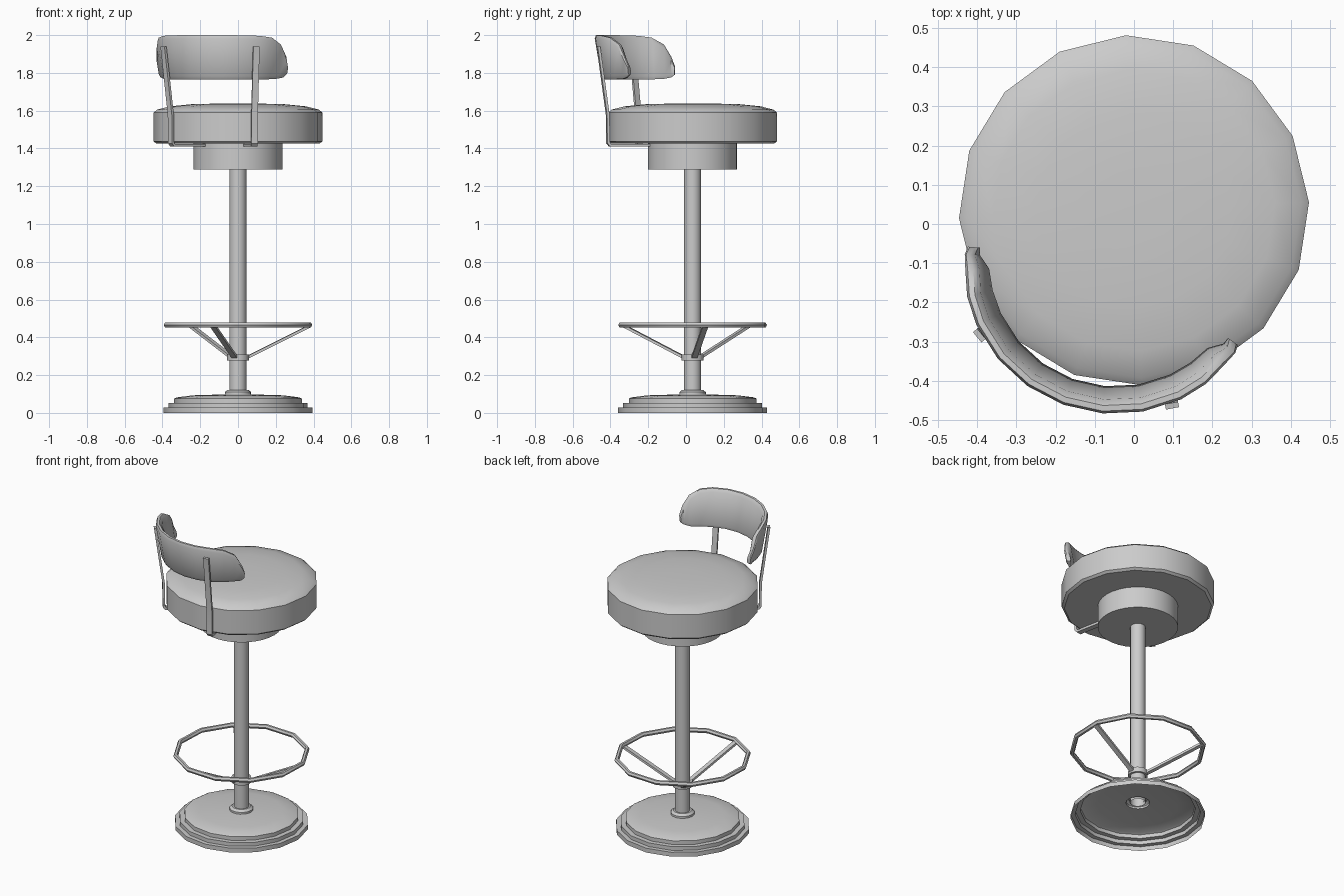
import bpy
import bmesh
from math import sin, cos, radians, pi
from mathutils import Vector, Matrix

CENTRE = Vector((0, 0.035, 0))
BACK_DIR = radians(250)     # direction in which the backrest sits

cube = bpy.data.objects.get("Cube")
if cube:
    bpy.data.objects.remove(cube, do_unlink=True)

grey = bpy.data.materials.new("plain grey")
grey.use_nodes = True
colour = (0.6, 0.6, 0.6, 1)
grey.diffuse_color = colour
grey.node_tree.nodes["Principled BSDF"].inputs["Base Color"].default_value = colour


def finish(name, bm, angle=30):
    bmesh.ops.recalc_face_normals(bm, faces=bm.faces)
    mesh = bpy.data.meshes.new(name)
    bm.to_mesh(mesh)
    bm.free()
    mesh.materials.append(grey)
    obj = bpy.data.objects.new(name, mesh)
    bpy.context.collection.objects.link(obj)
    bpy.ops.object.select_all(action="DESELECT")
    obj.select_set(True)
    bpy.context.view_layer.objects.active = obj
    bpy.ops.object.shade_smooth_by_angle(angle=radians(angle))
    return obj


def bridge(bm, loops, closed=False):
    """Join successive closed vertex loops with quads."""
    pairs = list(zip(loops, loops[1:]))
    if closed:
        pairs.append((loops[-1], loops[0]))
    for a, b in pairs:
        n = len(a)
        for i in range(n):
            j = (i + 1) % n
            bm.faces.new((a[i], a[j], b[j], b[i]))


def lathe(name, profile, sides, turn=0.0, caps=(False, False)):
    """Turn a (radius, height) profile around the stool axis."""
    bm = bmesh.new()
    loops = []
    for r, z in profile:
        angles = [radians(turn) + 2 * pi * i / sides for i in range(sides)]
        loops.append([bm.verts.new(CENTRE + Vector((r * cos(a), r * sin(a), z)))
                      for a in angles])
    bridge(bm, loops)
    if caps[0]:
        bm.faces.new(loops[0])
    if caps[1]:
        bm.faces.new(loops[-1])
    return finish(name, bm)


def flat_bar(name, path, angle, width, thickness):
    """Flat strip following a (radius, height) path in a radial plane."""
    bm = bmesh.new()
    pts = [Vector((r, 0, z)) for r, z in path]
    spin = Matrix.Rotation(angle, 3, "Z")
    side = Vector((0, width / 2, 0))
    loops = []
    for i, p in enumerate(pts):
        before = (p - pts[i - 1]).normalized() if i else None
        after = (pts[i + 1] - p).normalized() if i + 1 < len(pts) else None
        tangent = ((before or after) + (after or before)).normalized()
        normal = tangent.cross(Vector((0, 1, 0))) * thickness / 2
        normal /= max(0.6, tangent.dot(before or after))
        corners = (normal + side, normal - side, -normal - side, -normal + side)
        loops.append([bm.verts.new(CENTRE + spin @ (p + c)) for c in corners])
    bridge(bm, loops)
    bm.faces.new(loops[0])
    bm.faces.new(loops[-1])
    return finish(name, bm)


# Stepped base shell, hollow underneath
lathe("base", [(0.395, 0), (0.395, 0.028), (0.368, 0.028), (0.368, 0.052),
               (0.338, 0.052), (0.338, 0.076), (0.325, 0.082), (0.24, 0.093),
               (0.07, 0.098), (0.07, 0.11), (0.055, 0.122), (0.045, 0.122)],
      16, 2.6)

# Column, collar and swivel housing
lathe("column", [(0.045, 0.1), (0.045, 1.3)], 16)
lathe("collar", [(0.045, 0.278), (0.058, 0.278), (0.058, 0.31), (0.045, 0.31)], 16)
lathe("swivel_housing", [(0.236, 1.288), (0.236, 1.43)], 32, 0, (True, True))

# Padded seat
lathe("seat", [(0.432, 1.425), (0.447, 1.437), (0.447, 1.59), (0.428, 1.606),
               (0.36, 1.623), (0.25, 1.634), (0.1, 1.638)],
      16, 2.6, (True, True))

# Footrest ring: a hexagonal tube bent into a twelve-sided loop
bm = bmesh.new()
rings = []
for i in range(12):
    a = radians(12.5 + 30 * i)
    ring = []
    for k in range(6):
        b = pi * k / 3
        r = 0.389 + 0.014 * cos(b)
        ring.append(bm.verts.new(
            CENTRE + Vector((r * cos(a), r * sin(a), 0.465 + 0.015 * sin(b)))))
    rings.append(ring)
bridge(bm, rings, closed=True)
finish("footrest_ring", bm, 40)

# Three braces holding the ring
for i in range(3):
    flat_bar(f"footrest_brace_{i + 1}", [(0.045, 0.292), (0.382, 0.458)],
             radians(10 + 120 * i), 0.03, 0.014)

# Two bent straps from under the seat to the backrest
for label, offset in (("right", -31), ("left", 31)):
    flat_bar(f"backrest_strap_{label}",
             [(0.2, 1.417), (0.445, 1.417), (0.456, 1.43), (0.458, 1.58),
              (0.508, 1.94)],
             BACK_DIR + radians(offset), 0.034, 0.014)

# Curved, outward-leaning backrest with rounded ends
arc_centre = CENTRE + 0.134 * Vector((cos(BACK_DIR), sin(BACK_DIR), 0))
half = [(0, 1.765, 2.0), (15, 1.765, 2.0), (30, 1.765, 1.999), (45, 1.765, 1.996),
        (56, 1.766, 1.986), (66, 1.769, 1.95), (72, 1.776, 1.885), (75, 1.79, 1.835)]
stations = [(-t, lo, hi) for t, lo, hi in reversed(half[1:])] + half
bm = bmesh.new()
loops = []
for t, low, high in stations:
    a = BACK_DIR + radians(t)
    thick = 0.036 if abs(t) < 70 else 0.026
    bevel = min(0.018, (high - low) * 0.2)
    section = [(0.25, low), (0.75, low), (1, low + bevel), (1, high - bevel),
               (0.75, high), (0.35, high), (0, high - bevel), (0, low + bevel)]
    loop = []
    for f, z in section:
        r = 0.357 + 0.04 * (z - 1.765) / 0.235 - thick * (1 - f)
        if abs(t) > 70:
            r += 0.012
        loop.append(bm.verts.new(arc_centre + Vector((r * cos(a), r * sin(a), z))))
    loops.append(loop)
bridge(bm, loops)
bm.faces.new(loops[0])
bm.faces.new(loops[-1])
finish("backrest", bm, 35)
